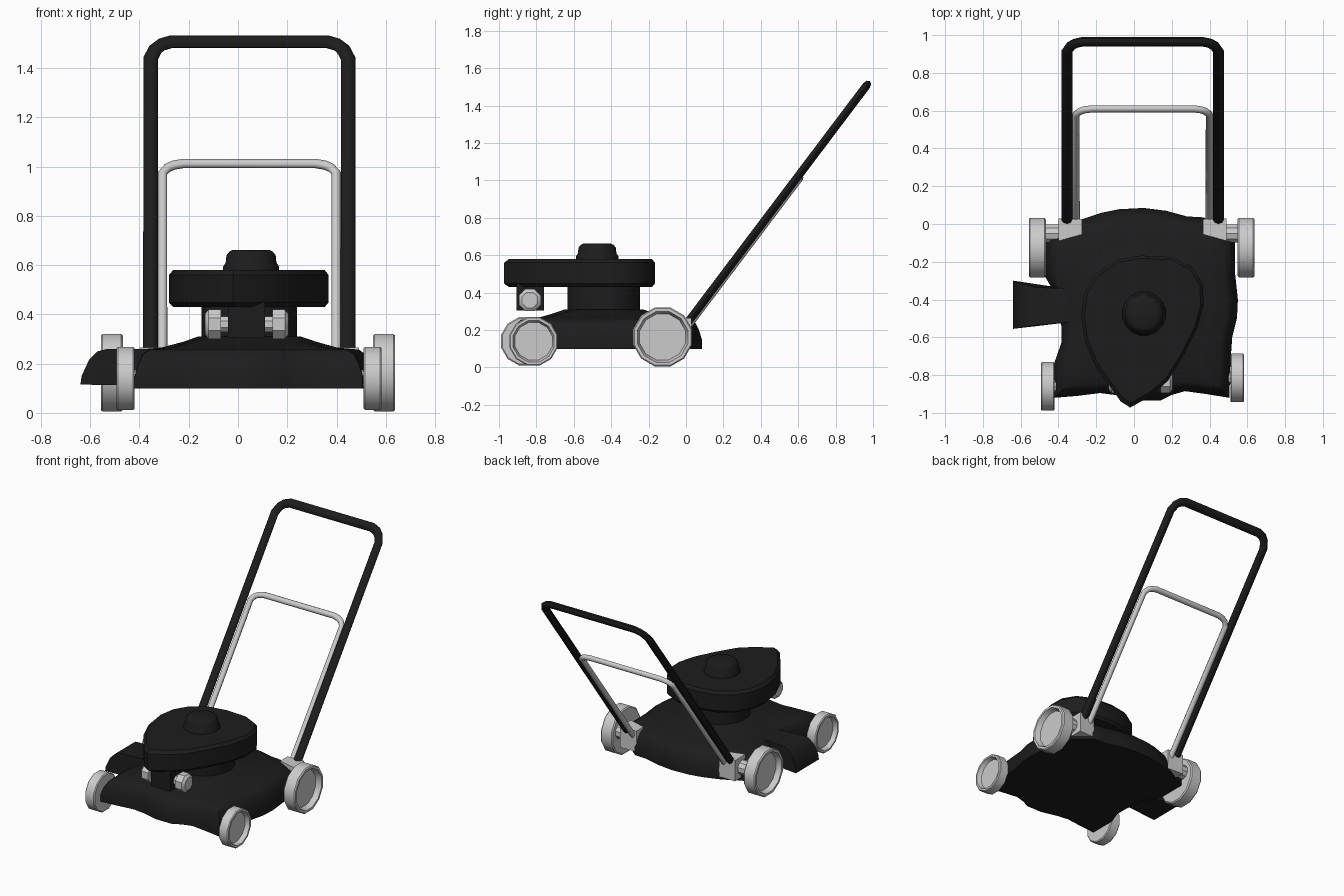
import bpy, bmesh, math
from mathutils import Vector, Matrix

if "Cube" in bpy.data.objects:
    bpy.data.objects.remove(bpy.data.objects["Cube"])

black = bpy.data.materials.new("black_paint")
black.diffuse_color = (0.012, 0.012, 0.012, 1)
black.use_nodes = True
black.node_tree.nodes["Principled BSDF"].inputs["Base Color"].default_value = black.diffuse_color
CX = 0.046  # centre line of the handle and engine


def finish(obj, mat=None, angle=35):
    if mat:
        obj.data.materials.append(mat)
    bpy.ops.object.select_all(action='DESELECT')
    obj.select_set(True)
    bpy.context.view_layer.objects.active = obj
    bpy.ops.object.shade_smooth_by_angle(angle=math.radians(angle))
    return obj


def loft(name, loops, mat=None, angle=35):
    """Skin a list of equal-length point loops and cap both ends."""
    bm = bmesh.new()
    rows = [[bm.verts.new(p) for p in loop] for loop in loops]
    n = len(rows[0])
    for a, b in zip(rows, rows[1:]):
        for i in range(n):
            bm.faces.new((a[i], a[(i + 1) % n], b[(i + 1) % n], b[i]))
    bm.faces.new(rows[0][::-1])
    bm.faces.new(rows[-1])
    bmesh.ops.recalc_face_normals(bm, faces=bm.faces)
    me = bpy.data.meshes.new(name)
    bm.to_mesh(me)
    bm.free()
    obj = bpy.data.objects.new(name, me)
    bpy.context.collection.objects.link(obj)
    return finish(obj, mat, angle)


def lathe(name, centre, axis, profile, n, mat=None, angle=35):
    """Turn (distance along axis, radius) pairs around x or z."""
    loops = []
    for d, r in profile:
        loop = []
        for i in range(n):
            a = 2 * math.pi * (i + 0.5) / n
            c, s = r * math.cos(a), r * math.sin(a)
            loop.append(Vector(centre) + Vector((d, c, s) if axis == 'x' else (c, s, d)))
        loops.append(loop)
    return loft(name, loops, mat, angle)


# Mower deck: outline blended into a round raised dome
outline = [(0.05, .085), (-.08, .078), (-.17, .06), (-.29, .02), (-.38, -.03), (-.47, -.065),
           (-.47, -.17), (-.47, -.28), (-.40, -.40), (-.385, -.54), (-.385, -.63), (-.42, -.73),
           (-.42, -.92), (-.30, -.91), (-.18, -.895), (-.10, -.905), (0.02, -.935), (.14, -.935),
           (.20, -.905), (.27, -.885), (.38, -.90), (.505, -.92), (.51, -.74), (.52, -.60),
           (.545, -.50), (.55, -.40), (.535, -.26), (.535, -.08), (.47, -.05), (.37, .035),
           (.28, .04), (.17, .07)]
dc = Vector((CX, -.44))


def deck_loop(t, z):
    pts = []
    for p in outline:
        p = Vector(p)
        q = p.lerp(dc + (p - dc).normalized() * .21, t)
        pts.append((q.x, q.y, z))
    return pts


loft("mower_deck", [deck_loop(t, z) for t, z in
                    [(0, .10), (0, .15), (.05, .20), (.11, .238), (.20, .257),
                     (.5, .265), (.8, .29), (1, .31)]], black, 45)

# Side discharge chute
prof = [(-.64, .115), (-.635, .15), (-.605, .215), (-.57, .25), (-.53, .26), (-.34, .26), (-.34, .11)]


def chute_side(y_in, y_mid, y_out):
    return [(x, y_out + (y_mid - y_out) * (x + .64) / .13 if x < -.51
             else y_mid + (y_in - y_mid) * (x + .51) / .17, z) for x, z in prof]


loft("discharge_chute", [chute_side(-.345, -.34, -.30), chute_side(-.52, -.535, -.555)], black)

# Engine body, shroud and starter cap
lathe("engine_body", (CX, -.44, 0), 'z', [(.28, .197), (.45, .197)], 20, black)
shroud = [(.04, -.167), (.20, -.175), (.31, -.23), (.365, -.32), (.368, -.43), (.335, -.55),
          (.265, -.69), (.18, -.83), (.09, -.91), (-.02, -.972), (-.07, -.94), (-.12, -.87),
          (-.20, -.76), (-.26, -.62), (-.28, -.48), (-.26, -.36), (-.20, -.26), (-.09, -.19)]


def shroud_loop(s, z):
    return [(CX + (x - CX) * s, -.46 + (y + .46) * s, z) for x, y in shroud]


loft("engine_shroud", [shroud_loop(s, z) for s, z in
                       [(.95, .43), (1, .448), (1, .56), (.95, .58)]], black)
lathe("starter_cap", (.053, -.475, 0), 'z',
      [(.57, .118), (.595, .115), (.61, .105), (.64, .102), (.655, .09), (.662, .075)], 16, black)

# Carburettor block with a grey cap on each side
loft("front_block", [[(x, y, z) for x, y in [(-.04, -.905), (.11, -.905), (.11, -.76), (-.04, -.76)]]
                     for z in (.305, .45)], black)
for side, label in ((-1, "left"), (1, "right")):
    steps = [(.06, .035), (.105, .035), (.105, .064), (.155, .064), (.17, .045)]
    lathe(label + "_block_cap", (.035, -.835, .36), 'x',
          [(side * d, r) for d, r in steps], 8, None, 30)


# Wheels with recessed outer faces, and axles
def wheel(name, inner, outer, y, z, r):
    w = outer - inner
    lathe(name, (inner, y, z), 'x',
          [(0, r * .86), (0, r * .95), (w * .08, r), (w * .92, r), (w, r * .96),
           (w, r * .86), (w * .6, r * .78)], 12)


def axle(name, x0, x1, y, z, r):
    lathe(name, (0, y, z), 'x', [(x0, r), (x1, r)], 10)


wheel("rear_left_wheel", -.467, -.557, -.125, .163, .163)
wheel("rear_right_wheel", .548, .638, -.125, .163, .163)
wheel("front_left_wheel", -.42, -.493, -.86, .14, .133)
wheel("front_right_wheel", .51, .583, -.815, .14, .133)
axle("rear_left_axle", -.50, -.34, -.05, .19, .05)
axle("rear_right_axle", .58, .43, -.05, .19, .05)
axle("front_left_axle", -.45, -.35, -.86, .14, .035)
axle("front_right_axle", .54, .45, -.815, .14, .035)

# Handle brackets
foot = [(.445, -.09), (.445, .03), (.32, .025), (.32, -.055)]
for side, label in ((-1, "left"), (1, "right")):
    loft(label + "_handle_bracket",
         [[(CX + side * x, y, z) for x, y in foot] for z in (.12, .265)])


# Handle tubes: flat U paths, squashed to an oval and tilted back
def handle(name, half, length, drop, r, flat, offset, mat=None):
    right = [(half, 0), (half, length - drop), (half - .02, length - drop * .45),
             (half - .045, length - drop * .17), (half - .085, length)]
    path = right + [(-x, y) for x, y in reversed(right)]
    cu = bpy.data.curves.new(name, 'CURVE')
    cu.dimensions = '3D'
    cu.bevel_depth = r
    cu.bevel_resolution = 2
    cu.use_fill_caps = True
    sp = cu.splines.new('POLY')
    sp.points.add(len(path) - 1)
    for pt, (x, y) in zip(sp.points, path):
        pt.co = (x, y, 0, 1)
    tmp = bpy.data.objects.new(name, cu)
    bpy.context.collection.objects.link(tmp)
    me = bpy.data.meshes.new_from_object(tmp.evaluated_get(bpy.context.evaluated_depsgraph_get()))
    bpy.data.objects.remove(tmp)
    tilt = math.atan2(1.292, .975)
    me.transform(Matrix.Translation((CX, -.01, .215)) @ Matrix.Rotation(tilt, 4, 'X')
                 @ Matrix.Translation((0, 0, offset)) @ Matrix.Diagonal((1, 1, flat, 1)))
    obj = bpy.data.objects.new(name, me)
    bpy.context.collection.objects.link(obj)
    finish(obj, mat, 50)


handle("push_handle", .401, 1.619, .085, .03, .72, 0, black)
handle("control_bar", .353, 1.01, .05, .02, .9, -.014)
